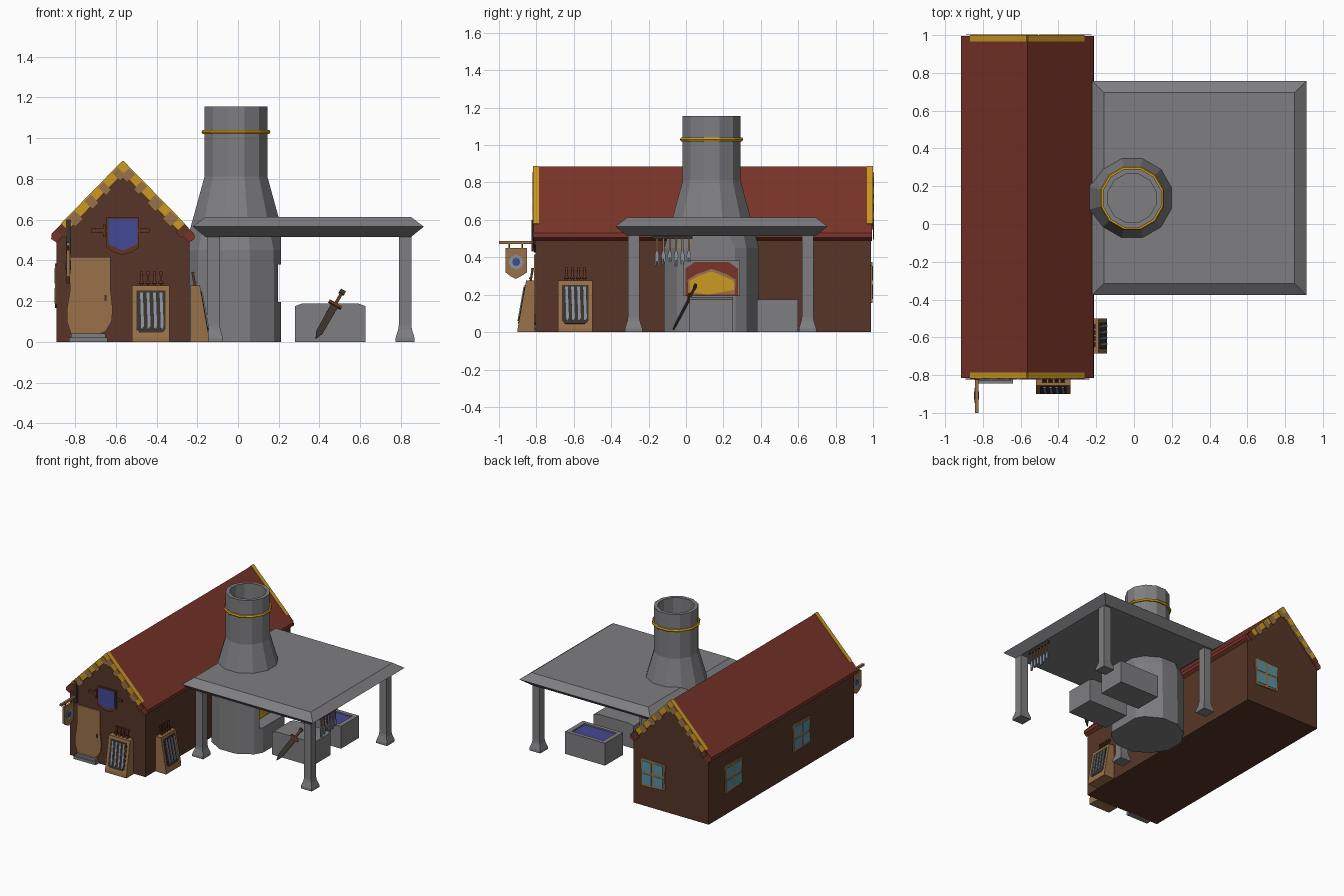
import bpy, bmesh, math, random
from mathutils import Vector as V

if "Cube" in bpy.data.objects:
    bpy.data.objects.remove(bpy.data.objects["Cube"])

random.seed(4)
X, Y, Z = V((1, 0, 0)), V((0, 1, 0)), V((0, 0, 1))


def mat(name, r, g, b):
    m = bpy.data.materials.new(name)
    m.diffuse_color = (r, g, b, 1)
    m.use_nodes = True
    m.node_tree.nodes["Principled BSDF"].inputs["Base Color"].default_value = m.diffuse_color
    return m


WALL = mat("dark timber", .095, .036, .020)
ROOF = mat("red tile", .19, .034, .022)
STONE = mat("grey stone", .21, .21, .22)
GOLD = mat("gold", .60, .32, .015)
WOOD = mat("tan wood", .32, .165, .065)
BLUE = mat("deep blue", .06, .065, .30)
GLASS = mat("window glass", .09, .29, .37)
HILT = mat("hilt brown", .12, .035, .015)
STEEL = mat("steel", .25, .29, .34)
DARK = mat("dark iron", .045, .033, .026)


def finish(name, bm, m):
    bmesh.ops.recalc_face_normals(bm, faces=bm.faces)
    me = bpy.data.meshes.new(name)
    bm.to_mesh(me)
    bm.free()
    me.materials.append(m)
    ob = bpy.data.objects.new(name, me)
    bpy.context.collection.objects.link(ob)
    return ob


def prism(name, pts, o, u, v, t, m):
    """Flat outline in the u,v plane at o, extruded by t along u x v."""
    bm = bmesh.new()
    o = V(o)
    n = u.cross(v).normalized() * t
    a = [bm.verts.new(o + u * p + v * q) for p, q in pts]
    b = [bm.verts.new(w.co + n) for w in a]
    bm.faces.new(a)
    bm.faces.new(b)
    for i in range(len(a)):
        j = (i + 1) % len(a)
        bm.faces.new((a[i], a[j], b[j], b[i]))
    return finish(name, bm, m)


def rect(a0, a1, b0, b1):
    return [(a0, b0), (a1, b0), (a1, b1), (a0, b1)]


def box(name, x0, x1, y0, y1, z0, z1, m):
    return prism(name, rect(x0, x1, y0, y1), (0, 0, z0), X, Y, z1 - z0, m)


def loft_bm(profile, n, cx, cy, off):
    bm = bmesh.new()
    rings = []
    for r, z in profile:
        rings.append([bm.verts.new((cx + r * math.cos(off + k * math.tau / n),
                                    cy + r * math.sin(off + k * math.tau / n), z)) for k in range(n)])
    for a, b in zip(rings, rings[1:]):
        for i in range(n):
            j = (i + 1) % n
            bm.faces.new((a[i], a[j], b[j], b[i]))
    bm.faces.new(rings[0])
    bm.faces.new(rings[-1])
    return bm


def square_loft(name, profile, cx, cy, m):
    return finish(name, loft_bm([(h * math.sqrt(2), z) for h, z in profile], 4, cx, cy, math.pi / 4), m)


# House body and roof
CX, APEX = -.565, .885
prism("house_walls", [(-.89, 0), (-.237, 0), (-.237, .50), (CX, .85), (-.89, .50)],
      (0, .99, 0), X, Z, 1.795, WALL)
prism("roof", [(CX, APEX), (-.915, .53), (-.917, .505), (-.89, .487), (CX, .83),
               (-.24, .487), (-.213, .505), (-.215, .53)], (0, .995, 0), X, Z, 1.81, ROOF)


# Gold and wood trim on the gable ends
def slope(s, a0, a1, b0, b1):
    d, p = (.70 * s, -.714), (.714 * s, .70)
    return [(CX + d[0] * a + p[0] * b, APEX + d[1] * a + p[1] * b)
            for a, b in ((a0, b0), (a1, b0), (a1, b1), (a0, b1))]


for end, y0, yp in (("front", -.785, -.818), ("back", 1.0, 1.004)):
    for s in (-1, 1):
        prism(end + "_gable_gold", slope(s, .0, .43, -.042, .004), (0, y0, 0), X, Z, .033, GOLD)
        for i in range(5):
            a = .035 + i * .095 + random.uniform(0, .02)
            prism(end + "_gable_wood", slope(s, a, a + random.uniform(.035, .06), -.058, -.002),
                  (0, yp, 0), X, Z, .004, WOOD if i < 4 else HILT)

# Door and step
prism("door", [(-.82, .04), (-.84, .10), (-.84, .16), (-.825, .25), (-.825, .415), (-.625, .415),
               (-.625, .25), (-.615, .16), (-.62, .10), (-.65, .05), (-.69, .035), (-.78, .035)],
      (0, -.805, 0), X, Z, .009, WOOD)
box("door_handle", -.655, -.645, -.82, -.805, .20, .23, DARK)
box("door_step", -.83, -.64, -.845, -.80, 0, .022, STONE)
box("door_step_upper", -.82, -.65, -.83, -.80, .022, .04, STONE)

# Shield with a sword across it, above the door
prism("shield_rim", [(-.645, .61), (-.645, .465), (-.61, .44), (-.565, .425), (-.52, .44), (-.485, .465),
                     (-.485, .61)], (0, -.805, 0), X, Z, .008, HILT)
prism("shield_face", [(-.636, .603), (-.636, .48), (-.565, .447), (-.494, .48), (-.494, .603)],
      (0, -.813, 0), X, Z, .005, BLUE)
prism("shield_sword_blade", rect(-.68, -.45, .538, .552), (0, -.805, 0), X, Z, .006, DARK)
prism("shield_sword_grip", rect(-.72, -.65, .535, .555), (0, -.805, 0), X, Z, .015, HILT)
prism("shield_sword_guard", rect(-.662, -.65, .515, .575), (0, -.805, 0), X, Z, .015, HILT)
prism("shield_sword_tip", rect(-.48, -.435, .535, .555), (0, -.805, 0), X, Z, .012, HILT)

# Hanging sign on a pole
box("sign_pole", -.842, -.824, -1.0, -.80, .470, .486, WOOD)
box("sign_wall_plate", -.845, -.82, -.825, -.80, .43, .60, DARK)
for y in (-.945, -.875):
    box("sign_link", -.836, -.830, y - .004, y + .004, .44, .475, DARK)
prism("sign_board", [(-.965, .45), (-.965, .32), (-.94, .30), (-.91, .285), (-.88, .30), (-.85, .32), (-.85, .45)],
      (-.841, 0, 0), Y, Z, .016, WOOD)
for u, x in ((Y, -.825), (-Y, -.841)):
    for nm, r, t, m in (("sign_disc", .04, .003, STEEL), ("sign_spot", .022, .005, BLUE)):
        prism(nm, [(r * math.cos(k * math.tau / 8), r * math.sin(k * math.tau / 8)) for k in range(8)],
              (x, -.908, .375), u, Z, t, m)


# Windows: frame with four panes
def window(o, u):
    prism("window_frame", [(-.10, -.11), (.09, -.10), (.11, -.09), (.10, 0), (.11, .10), (-.09, .11),
                           (-.11, .09), (-.10, 0)], o, u, Z, .008, WOOD)
    for a in (-.088, .01):
        for b in (-.088, .01):
            prism("window_pane", rect(a, a + .078, b, b + .078), V(o) + u.cross(Z) * .008, u, Z, .003, GLASS)


window((-.41, .99, .265), -X)
window((-.89, .69, .275), -Y)
window((-.89, -.15, .275), -Y)


# Weapon racks: leaning case, dark inset, blades and hilts
def rack(name, o, u):
    o, w = V(o), .185
    n = u.cross(Z)
    prism(name + "_case", [(0, 0), (.09, 0), (.09, .02), (.045, .275), (0, .275)], o + u * w, n, Z, w, WOOD)
    v = (n * -.045 + Z * .255).normalized()
    f = o + n * .09 + Z * .02
    prism(name + "_inset", [(.022, .04), (.04, .025), (.145, .025), (.163, .04), (.163, .235), (.022, .235)],
          f, u, v, .003, DARK)
    back = f - u.cross(v) * .03
    for i in range(4):
        a = .045 + i * .032
        prism(name + "_blade", [(a, .045), (a + .007, .04), (a + .014, .06), (a + .008, .225), (a - .006, .225)],
              f, u, v, .008, STEEL)
        prism(name + "_grip", rect(a - .004, a + .007, .24, .32), back, u, v, .012, HILT)
        prism(name + "_guard", rect(a - .011, a + .014, .272, .282), back, u, v, .016, HILT)
        prism(name + "_pommel", rect(a - .006, a + .009, .318, .332), back, u, v, .014, HILT)


rack("front_rack", (-.52, -.81, 0), X)
rack("side_rack", (-.232, -.685, 0), Y)

# Furnace and hollow chimney, cut flat on the hearth side
FX, FY = -.01, .137
bm = loft_bm([(.264, 0), (.262, .45), (.16, .81), (.16, 1.155), (.132, 1.155), (.132, .82)],
             12, FX, FY, math.pi / 12)
cut = bmesh.ops.bisect_plane(bm, geom=bm.verts[:] + bm.edges[:] + bm.faces[:], plane_co=(.21, 0, 0),
                             plane_no=(1, 0, 0), clear_outer=True)
bmesh.ops.holes_fill(bm, edges=[e for e in bm.edges if e.is_boundary])
furnace = finish("furnace", bm, STONE)
cutter = box("hearth_cutter", .10, .40, FY - .15, FY + .15, .195, .38, STONE)
mod = furnace.modifiers.new("hearth", 'BOOLEAN')
mod.operation, mod.object, mod.solver = 'DIFFERENCE', cutter, 'EXACT'
bpy.context.view_layer.objects.active = furnace
bpy.ops.object.modifier_apply(modifier="hearth")
bpy.data.objects.remove(cutter)

# Fire in the hearth
prism("hearth_bricks", [(-.14, .197), (.14, .197), (.14, .34), (.09, .375), (-.09, .375), (-.14, .34)],
      (.10, FY, 0), Y, Z, .008, ROOF)
prism("ember_glow", [(-.125, .20), (.125, .20), (.128, .28), (.08, .31), (0, .338), (-.08, .31), (-.128, .28)],
      (.108, FY, 0), Y, Z, .004, WOOD)
prism("fire", [(-.115, .215), (-.02, .20), (.06, .215), (.12, .225), (.118, .275), (.06, .30), (0, .325),
               (-.07, .30), (-.118, .275)], (.112, FY, 0), Y, Z, .004, GOLD)
bpy.ops.mesh.primitive_torus_add(location=(FX, FY, 1.03), rotation=(0, 0, math.pi / 12), major_segments=12,
                                 minor_segments=6, major_radius=.163, minor_radius=.012)
bpy.context.object.name = "chimney_ring"
bpy.context.object.data.materials.append(GOLD)

# Canopy and its four posts
square_loft("canopy", [(.505, .515), (.567, .565), (.505, .612)], .345, .19, STONE)
for x in (-.12, .82):
    for y in (-.28, .65):
        square_loft("canopy_post", [(.047, 0), (.047, .018), (.034, .06), (.031, .08), (.031, .53)], x, y, STONE)

# Work block and water trough
box("work_block", .28, .625, .02, .25, 0, .175, STONE)
prism("work_block_top", [(.28, .175), (.315, .188), (.59, .188), (.625, .175)], (0, .25, 0), X, Z, .23, STONE)
box("trough_base", .28, .625, .38, .60, 0, .14, STONE)
for x0, x1, y0, y1 in ((.28, .315, .38, .60), (.59, .625, .38, .60), (.315, .59, .38, .41), (.315, .59, .57, .60)):
    box("trough_rim", x0, x1, y0, y1, .14, .175, STONE)
box("trough_water", .315, .59, .41, .57, .14, .165, BLUE)

# Sword leaning on the work block
tip = V((.38, -.065, .012))
v = (V((.515, .06, .25)) - tip).normalized()
u = v.cross(-Y).normalized()
prism("sword_blade", [(0, 0), (.017, .045), (.019, .205), (-.019, .205), (-.017, .045)], tip, u, v, .008, DARK)
prism("sword_guard", rect(-.035, .035, .205, .22), tip, u, v, .014, HILT)
prism("sword_grip", rect(-.008, .008, .22, .28), tip, u, v, .012, HILT)
prism("sword_pommel", rect(-.014, .014, .278, .30), tip, u, v, .014, DARK)

# Tools hanging under the canopy edge
box("tool_rail", .824, .836, -.18, .035, .497, .52, DARK)
for i in range(6):
    y, low = -.155 + i * .034, .35 + .012 * (i % 3)
    prism("tool_handle", rect(y - .005, y + .005, .43, .50), (.826, 0, 0), Y, Z, .008, WOOD)
    prism("tool_head", [(y - .004, .44), (y - .012, .41), (y - .009, low), (y - .003, low), (y, .40),
                        (y + .003, low), (y + .009, low), (y + .012, .41), (y + .004, .44)],
          (.825, 0, 0), Y, Z, .009, STEEL)
